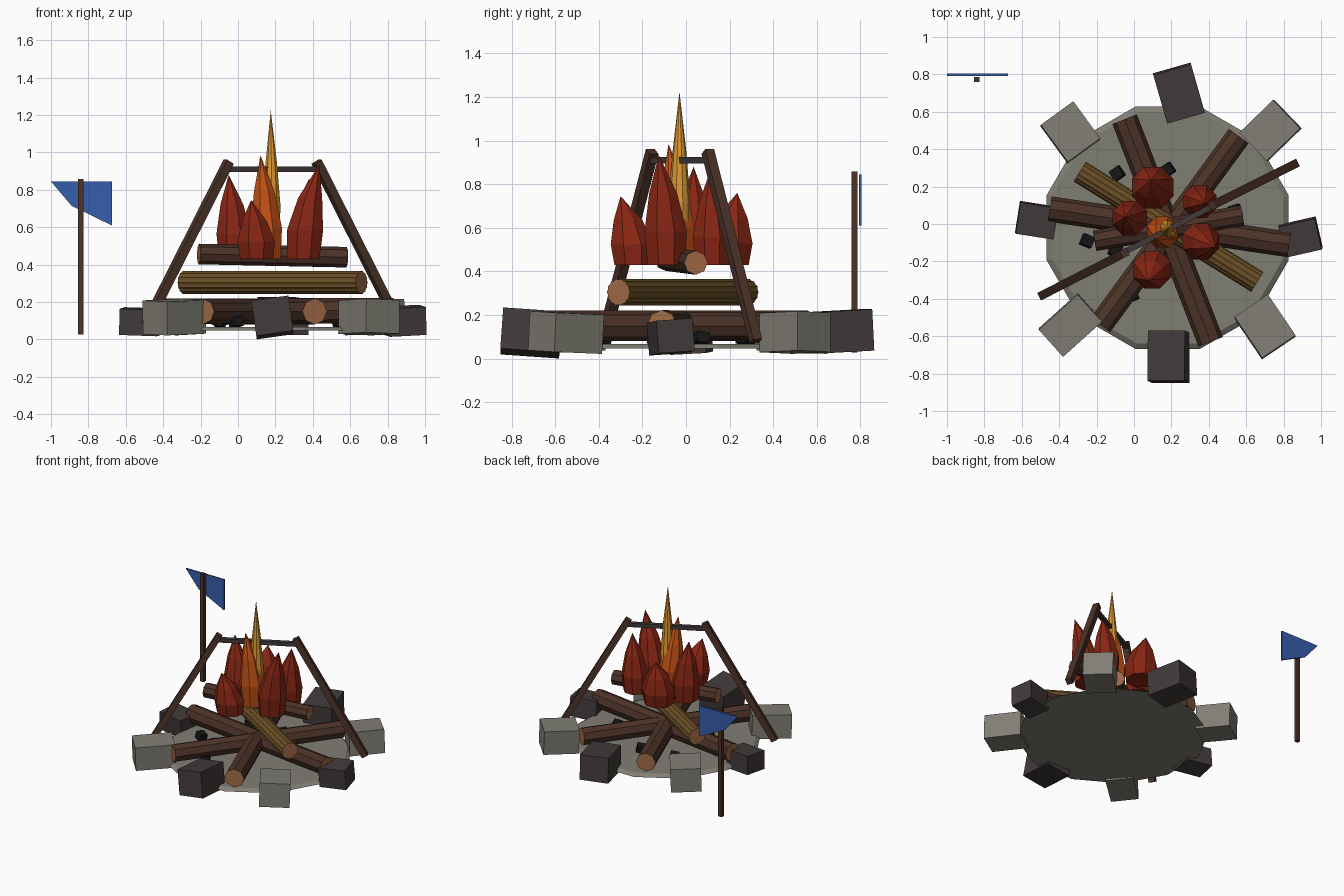
import bpy, bmesh, math, random
from mathutils import Vector, Matrix, Euler

if "Cube" in bpy.data.objects:
    bpy.data.objects.remove(bpy.data.objects["Cube"])

random.seed(4)


def mat(name, rgb):
    m = bpy.data.materials.new(name)
    lin = [((c / 255 + 0.055) / 1.055) ** 2.4 for c in rgb]
    m.diffuse_color = (*lin, 1)
    m.use_nodes = True
    m.node_tree.nodes["Principled BSDF"].inputs["Base Color"].default_value = m.diffuse_color
    return m


LIGHT = mat("light stone", (128, 126, 116))
DARK = mat("dark stone", (66, 58, 58))
BARK = mat("dark bark", (76, 51, 40))
OCHRE = mat("ochre bark", (108, 80, 38))
CUT = mat("cut wood", (160, 106, 70))
RED = mat("red flame", (136, 38, 20))
ORANGE = mat("orange flame", (196, 82, 22))
YELLOW = mat("yellow flame", (222, 152, 50))
BLUE = mat("blue cloth", (54, 94, 172))
COAL = mat("charcoal", (22, 22, 22))


def finish(name, bm, *mats):
    bmesh.ops.recalc_face_normals(bm, faces=bm.faces)
    me = bpy.data.meshes.new(name)
    bm.to_mesh(me)
    bm.free()
    for m in mats:
        me.materials.append(m)
    ob = bpy.data.objects.new(name, me)
    bpy.context.collection.objects.link(ob)
    return ob


def block(name, loc, size, rot, material):
    bm = bmesh.new()
    bmesh.ops.create_cube(bm, size=1)
    M = Euler([math.radians(a) for a in rot]).to_matrix().to_4x4()
    bm.transform(Matrix.Translation(loc) @ M @ Matrix.Diagonal((*size, 1)))
    return finish(name, bm, material)


def align(a, b):
    d = b - a
    return Matrix.Translation((a + b) / 2) @ d.to_track_quat('Z', 'Y').to_matrix().to_4x4()


def log(name, a, b, r, bark, sides=8, groove=1.0):
    """Round log between two points, end caps in cut wood."""
    a, b = Vector(a), Vector(b)
    bm = bmesh.new()
    h = (b - a).length / 2
    rings = []
    for z in (-h, h):
        rings.append([bm.verts.new((
            r * (groove if i % 2 else 1) * math.cos(math.tau * i / sides),
            r * (groove if i % 2 else 1) * math.sin(math.tau * i / sides), z))
            for i in range(sides)])
    for i in range(sides):
        j = (i + 1) % sides
        bm.faces.new((rings[0][i], rings[0][j], rings[1][j], rings[1][i]))
    for ring in rings:
        bm.faces.new(ring).material_index = 1
    bm.transform(align(a, b))
    return finish(name, bm, bark, CUT)


def beam(name, a, b, t, material):
    """Square bar between two points."""
    a, b = Vector(a), Vector(b)
    bm = bmesh.new()
    bmesh.ops.create_cube(bm, size=1)
    bm.transform(align(a, b) @ Matrix.Diagonal((t, t, (b - a).length, 1)))
    return finish(name, bm, material)


def flame(name, base, r, tip, material, profile, sides=8):
    """Faceted tongue whose centre line bends towards its tip."""
    bm = bmesh.new()
    b, t = Vector(base), Vector(tip)
    rings = []
    for f, k in profile:
        c = b.lerp(t, f)
        c.x, c.y = (b.x + (t.x - b.x) * f * f, b.y + (t.y - b.y) * f * f)
        rings.append([bm.verts.new(c + Vector((
            math.cos(math.tau * (i + .5) / sides), math.sin(math.tau * (i + .5) / sides), 0)) * r * k)
            for i in range(sides)])
    apex = bm.verts.new(t)
    bm.faces.new(rings[0])
    for i in range(sides):
        j = (i + 1) % sides
        for lo, hi in zip(rings, rings[1:]):
            bm.faces.new((lo[i], lo[j], hi[j], hi[i]))
        bm.faces.new((rings[-1][i], rings[-1][j], apex))
    return finish(name, bm, material)


# Ground slab under the fire
bm = bmesh.new()
bmesh.ops.create_cone(bm, cap_ends=True, segments=12, radius1=0.67, radius2=0.64, depth=0.02)
bm.transform(Matrix.Translation((0.18, -0.02, 0.057)) @ Matrix.Rotation(math.radians(15), 4, 'Z'))
finish("ground_slab", bm, LIGHT)

# Ring of stones: position, size (across, radial, height), tilt
stones = [
    ((0.24, 0.70, 0.125), (0.21, 0.27, 0.19), (3, 0, 16)),
    ((0.73, 0.50, 0.12), (0.21, 0.25, 0.18), (2, -2, -46)),
    ((0.89, -0.07, 0.10), (0.17, 0.20, 0.15), (3, 4, -77)),
    ((0.70, -0.55, 0.12), (0.215, 0.265, 0.18), (-2, 2, 34)),
    ((0.185, -0.71, 0.118), (0.20, 0.27, 0.19), (-4, -8, 0)),
    ((-0.34, -0.54, 0.12), (0.195, 0.28, 0.18), (2, 2, -48)),
    ((-0.52, 0.02, 0.095), (0.17, 0.205, 0.14), (2, -3, 81)),
    ((-0.34, 0.49, 0.12), (0.215, 0.245, 0.18), (-2, 2, 36)),
]
for i, (p, s, r) in enumerate(stones):
    block(f"ring_stone_{i + 1}", p, s, r, LIGHT if i % 2 else DARK)

# Stacked logs
log("bottom_log_1", (-0.05, 0.56, 0.15), (0.41, -0.63, 0.15), 0.07, BARK)
log("bottom_log_2", (0.56, 0.47, 0.15), (-0.18, -0.54, 0.15), 0.065, BARK)
log("bottom_log_3", (-0.45, 0.08, 0.15), (0.83, -0.11, 0.155), 0.068, BARK)
log("middle_log", (-0.29, 0.28, 0.305), (0.66, -0.31, 0.305), 0.062, OCHRE, 28, 0.93)
log("top_log", (-0.21, -0.09, 0.457), (0.58, 0.045, 0.44), 0.055, BARK)

# Charcoal lumps on the slab
for i, (x, y) in enumerate([(0.18, 0.29), (-0.09, 0.27), (-0.25, -0.09),
                            (-0.01, -0.38), (0.54, 0.07), (-0.10, -0.14)]):
    block(f"charcoal_{i + 1}", (x, y, 0.095), (0.06, 0.06, 0.05),
          [random.uniform(-15, 15), random.uniform(-15, 15), random.uniform(0, 90)], COAL)

# Flames
TONGUE = [(0, 0.88), (0.3, 1.0), (0.65, 0.66)]
for i, (x, y, r, tx, ty, tz) in enumerate([
        (0.10, 0.19, 0.12, 0.09, 0.235, 0.76), (-0.02, 0.03, 0.10, -0.05, 0.035, 0.88),
        (0.10, -0.24, 0.108, 0.07, -0.30, 0.745), (0.35, 0.12, 0.095, 0.38, 0.11, 0.86),
        (0.35, -0.09, 0.105, 0.435, -0.125, 0.935)]):
    flame(f"red_flame_{i + 1}", (x, y, 0.43), r, (tx, ty, tz), RED, TONGUE)
flame("orange_flame", (0.155, -0.04, 0.43), 0.09, (0.12, -0.08, 0.985), ORANGE, TONGUE)
flame("yellow_flame", (0.18, -0.03, 0.45), 0.05, (0.175, -0.03, 1.225), YELLOW,
      [(0, 0.85), (0.35, 1.0), (0.65, 0.62)], 10)

# Cooking frame: two leaning posts and a crossbar
beam("left_post", (-0.49, -0.38, 0.08), (-0.05, -0.155, 0.95), 0.045, BARK)
beam("right_post", (0.86, 0.32, 0.08), (0.42, 0.10, 0.95), 0.045, BARK)
beam("crossbar", (-0.06, -0.155, 0.91), (0.43, 0.10, 0.91), 0.03, DARK)

# Flag on its pole
block("flag_pole", (-0.84, 0.773, 0.443), (0.03, 0.027, 0.83), (0, 0, 0), BARK)
bm = bmesh.new()
outline = [(-1.0, 0.845), (-0.89, 0.715), (-0.675, 0.61), (-0.675, 0.845)]
face = bm.faces.new([bm.verts.new((x, 0.792, z)) for x, z in outline])
ext = bmesh.ops.extrude_face_region(bm, geom=[face])
bmesh.ops.translate(bm, vec=(0, 0.012, 0),
                    verts=[v for v in ext["geom"] if isinstance(v, bmesh.types.BMVert)])
finish("flag_cloth", bm, BLUE)
